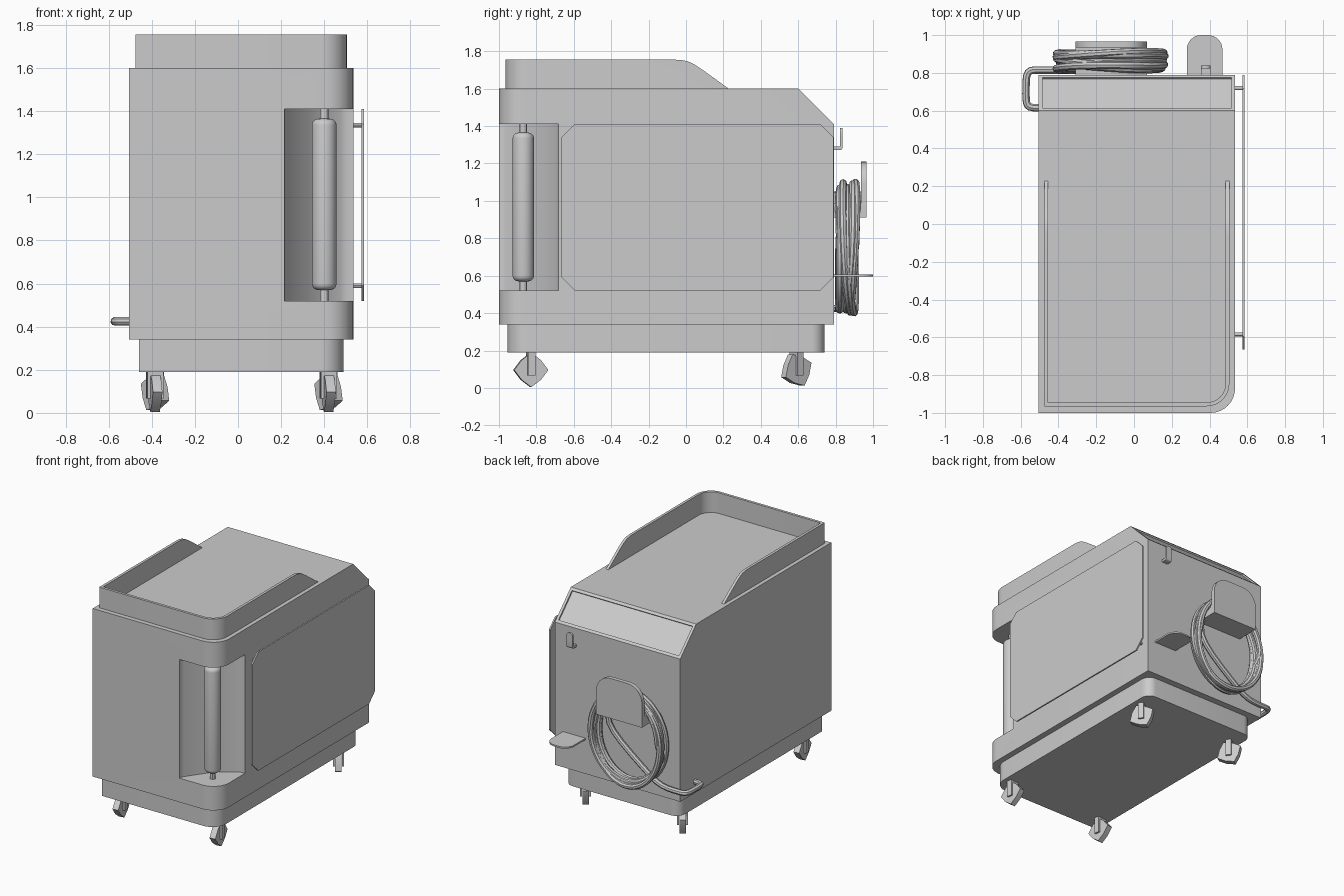
import bpy, bmesh, math, random
from mathutils import Vector

if "Cube" in bpy.data.objects:
    bpy.data.objects.remove(bpy.data.objects["Cube"])

random.seed(4)
MAP = {'z': lambda a, b, h: (a, b, h), 'x': lambda a, b, h: (h, a, b), 'y': lambda a, b, h: (a, h, b)}


def rounded(corners, n=8):
    """Outline from (u, v, radius) corners."""
    out = []
    for i, (u, v, r) in enumerate(corners):
        p = Vector((u, v))
        if r == 0:
            out.append((u, v))
            continue
        d1 = (Vector(corners[i - 1][:2]) - p).normalized()
        d2 = (Vector(corners[(i + 1) % len(corners)][:2]) - p).normalized()
        c = p + r * (d1 + d2)
        for k in range(n + 1):
            a = math.pi / 2 * k / n
            out.append(tuple(c - r * (d2 * math.cos(a) + d1 * math.sin(a))))
    return out


def prism(name, pts, axis, lo, hi):
    """Outline extruded along an axis from lo to hi."""
    bm = bmesh.new()
    rings = [[bm.verts.new(MAP[axis](u, v, h)) for u, v in pts] for h in (lo, hi)]
    n = len(pts)
    for ring in rings:
        bm.faces.new(ring)
    for i in range(n):
        j = (i + 1) % n
        bm.faces.new((rings[0][i], rings[0][j], rings[1][j], rings[1][i]))
    bmesh.ops.recalc_face_normals(bm, faces=bm.faces)
    me = bpy.data.meshes.new(name)
    bm.to_mesh(me)
    bm.free()
    ob = bpy.data.objects.new(name, me)
    bpy.context.collection.objects.link(ob)
    return ob


def disc(cu, cv, r, n):
    return [(cu + r * math.cos(2 * math.pi * k / n), cv + r * math.sin(2 * math.pi * k / n)) for k in range(n)]


def boolean(ob, cutter, op='DIFFERENCE'):
    m = ob.modifiers.new(op, 'BOOLEAN')
    m.operation, m.object, m.solver = op, cutter, 'EXACT'
    bpy.context.view_layer.objects.active = ob
    bpy.ops.object.modifier_apply(modifier=m.name)
    bpy.data.objects.remove(cutter)


# Cabinet body with sloped rear edge, inset panel and corner recess
body = prism("cabinet_body", rounded([(-.505, -1, 0), (.535, -1, .13), (.535, .79, 0), (-.505, .79, 0)]), 'z', .34, 1.60)
boolean(body, prism("cut", [(.5, 1.7), (.9, 1.3), (.9, 1.7)], 'x', -1, 1))
boolean(body, prism("cut", [(.607, 1.577), (.767, 1.417), (.815, 1.465), (.655, 1.625)], 'x', -.485, .515))
recess = [(.215, -1.1), (.215, -.985), (.225, -.965), (.268, -.9), (.325, -.82), (.395, -.75),
          (.475, -.693), (.50, -.682), (.6, -.68), (.6, -1.1)]
boolean(body, prism("cut", recess, 'z', .52, 1.41))

# Plinth under the cabinet
prism("base_plinth", rounded([(-.46, -.955, 0), (.49, -.955, .11), (.49, .74, .07), (-.46, .74, .07)]), 'z', .19, .34)

# Open-backed tray rail on top
tray = prism("top_tray_rail", [(-1, 1.595), (.235, 1.595), (.09, 1.70), (.045, 1.73), (.01, 1.746), (-.025, 1.753),
                               (-.06, 1.755), (-1, 1.755)], 'x', -1, 1)
rail = rounded([(-.475, -.965, 0), (.505, -.965, .12), (.505, .4, 0), (.485, .4, 0), (.485, -.945, .10),
                (-.455, -.945, 0), (-.455, .4, 0), (-.475, .4, 0)])
boolean(tray, prism("cut", rail, 'z', 1.5, 1.9), 'INTERSECT')

# Side panel on standoffs
y0, y1, z0, z1, c = -.665, .788, .52, 1.41, .07
prism("side_panel", [(y0 + c, z0), (y1 - c, z0), (y1, z0 + c), (y1, z1 - c), (y1 - c, z1), (y0 + c, z1),
                     (y0, z1 - c), (y0, z0 + c)], 'x', .574, .585)
for y in (-.585, .72):
    for z in (.59, 1.335):
        prism("panel_standoff", disc(y, z, .011, 12), 'x', .53, .576)

# Vertical grip in the recess
grip = prism("grip", disc(.40, -.87, .057, 32), 'z', .57, 1.365)
bev = grip.modifiers.new("round", 'BEVEL')
bev.width, bev.segments, bev.limit_method = .03, 5, 'ANGLE'
prism("grip_rod", disc(.40, -.87, .02, 12), 'z', .515, 1.415)

# Casters: faceted wheels, forks swivelled at the back
for x in (-.385, .42):
    for y, turn, roll in ((-.83, 8, 0), (.59, 35, 25)):
        wheel = []
        for k in range(8):
            a = math.radians(45 * k + roll)
            r = .092 if k % 2 == 0 else .074
            wheel.append((r * math.cos(a), r * math.sin(a)))
        parts = [prism("caster_wheel", wheel, 'x', -.022, .022)]
        for s in (-1, 1):
            parts.append(prism("caster_fork", [(-.02, -.03), (.02, -.03), (.02, .095), (-.02, .095)], 'x',
                               s * .03 - .007, s * .03 + .007))
        parts.append(prism("caster_stem", [(-.02, .075), (.02, .075), (.02, .095), (-.02, .095)], 'x', -.03, .03))
        for p in parts:
            p.location = (x, y, .096)
            p.rotation_euler.z = math.radians(turn)

# Cable holder: arched support and front plate
cx = -.12
arch = [(cx - .19, .91), (cx + .19, .91)]
arch += [(cx + .19 - .38 * k / 12, .985 + .065 * math.sin(math.pi * k / 12)) for k in range(13)]
prism("cable_support", arch, 'y', .785, .94)
prism("cable_holder_plate", rounded([(cx - .19, .91, 0), (cx + .19, .91, 0), (cx + .19, 1.21, .12),
                                     (cx - .19, 1.21, .12)]), 'y', .935, .965)

# Coiled cable with a tail running round the corner
pts, turns, per = [], 7, 24
for i in range(turns * per + 4):
    a = 2 * math.pi * i / per
    t = i / per
    w = .012 * math.sin(2.3 * t + 1.1 * math.sin(a * .5))
    ry = .865 + .042 * math.cos(2 * math.pi * t / 3.3) + .008 * math.sin(1.7 * a)
    if t > turns - .5:
        ry = .825
    pts.append((-.125 + (.28 + w) * math.cos(a), ry, .755 + (.332 + 1.2 * w) * math.sin(a) - (.01 if math.sin(a) < 0 else 0)))
pts += [(.06, .825, .92), (.08, .82, .80), (-.02, .815, .68), (-.2, .815, .54), (-.33, .815, .445), (-.42, .815, .425),
        (-.50, .815, .425), (-.55, .815, .425), (-.57, .79, .425), (-.572, .72, .425), (-.572, .66, .425),
        (-.565, .625, .425), (-.54, .615, .425), (-.50, .615, .425)]
cu = bpy.data.curves.new("coiled_cable", 'CURVE')
cu.dimensions, cu.bevel_depth, cu.bevel_resolution, cu.use_fill_caps = '3D', .02, 2, True
sp = cu.splines.new('NURBS')
sp.points.add(len(pts) - 1)
for p, co in zip(sp.points, pts):
    p.co = (*co, 1)
sp.order_u, sp.use_endpoint_u, sp.resolution_u = 3, True, 2
bpy.context.collection.objects.link(bpy.data.objects.new("coiled_cable", cu))

# Small rear shelf and hook
prism("rear_shelf", rounded([(.28, .785, 0), (.468, .785, 0), (.468, 1, .075), (.28, 1, .075)]), 'z', .595, .607)
prism("hook_arm", rounded([(.785, 1.272, 0), (.838, 1.272, .015), (.838, 1.34, 0), (.824, 1.34, 0),
                           (.824, 1.29, 0), (.785, 1.29, 0)], 4), 'x', .355, .405)
prism("hook_tip", rounded([(.355, 1.335, 0), (.405, 1.335, 0), (.405, 1.39, .024), (.355, 1.39, .024)], 5), 'y', .824, .838)

# Bake modifiers and shade
bpy.ops.object.select_all(action='SELECT')
bpy.context.view_layer.objects.active = body
bpy.ops.object.convert(target='MESH')
bpy.ops.object.shade_smooth_by_angle(angle=math.radians(30))
